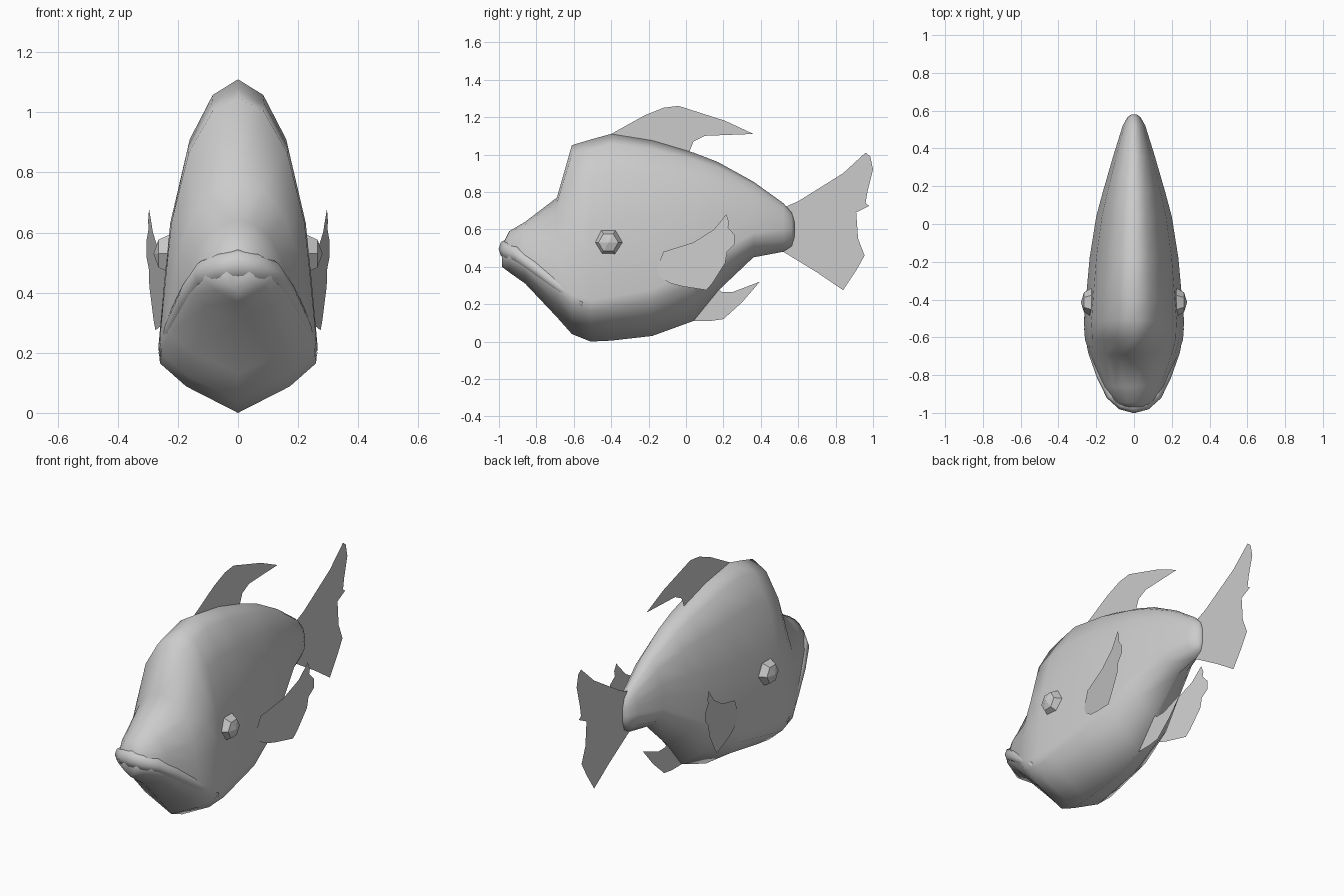
import bpy, bmesh, math
from mathutils import Matrix

if "Cube" in bpy.data.objects:
    bpy.data.objects.remove(bpy.data.objects["Cube"])


def make_object(name, bm, smooth=False):
    bmesh.ops.recalc_face_normals(bm, faces=bm.faces)
    me = bpy.data.meshes.new(name)
    bm.to_mesh(me)
    bm.free()
    for p in me.polygons:
        p.use_smooth = smooth
    ob = bpy.data.objects.new(name, me)
    bpy.context.collection.objects.link(ob)
    return ob


def loft(name, rings):
    """Skin closed rings of points and cap both ends."""
    bm = bmesh.new()
    loops = [[bm.verts.new(p) for p in ring] for ring in rings]
    n = len(loops[0])
    for a, b in zip(loops, loops[1:]):
        for i in range(n):
            j = (i + 1) % n
            bm.faces.new((a[i], a[j], b[j], b[i]))
    bm.faces.new(loops[0])
    bm.faces.new(loops[-1])
    return make_object(name, bm, True)


def fin(name, outline, x_at=lambda y: 0.0):
    """Paper-thin fin from a side-view outline."""
    bm = bmesh.new()
    bm.faces.new([bm.verts.new((x_at(y), y, z)) for y, z in outline])
    make_object(name, bm)


# Body: half section (width fraction, height fraction from widest level)
HALF = [(0, 1), (.33, .94), (.63, .77), (.85, .48), (.92, .27), (1, 0),
        (.98, -.25), (.65, -.6), (0, -1)]
# Stations: y, top, bottom, half width, level of greatest width
STATIONS = [
    (-.985, .51, .40, .04, .46), (-.945, .59, .37, .11, .46),
    (-.86, .64, .31, .165, .42), (-.69, .77, .13, .235, .31),
    (-.61, 1.05, .04, .26, .25), (-.51, 1.08, .0, .265, .22),
    (-.4, 1.11, .005, .255, .24), (-.18, 1.075, .03, .235, .28),
    (.04, 1.01, .11, .20, .38), (.17, .96, .27, .165, .47),
    (.36, .855, .45, .11, .58), (.52, .74, .48, .06, .6),
    (.565, .69, .51, .035, .6), (.58, .64, .56, .015, .6)]
rings = []
for y, top, bot, w, mid in STATIONS:
    right = [(w * a, y, mid + b * ((top - mid) if b > 0 else (mid - bot))) for a, b in HALF]
    rings.append(right + [(-x, yy, z) for x, yy, z in right[-2:0:-1]])
loft("body", rings)

# Lower lip: tapered band wrapping round the snout (x, y, z, radius)
side = [(.06, -.945, .485, .04), (.115, -.90, .465, .036), (.165, -.80, .39, .034),
        (.215, -.67, .29, .03), (.25, -.55, .20, .015)]
path = [(-x, y, z, r) for x, y, z, r in reversed(side)] + [(0, -.96, .495, .042)] + side
lip = []
for i, (x, y, z, r) in enumerate(path):
    p, q = path[max(i - 1, 0)], path[min(i + 1, len(path) - 1)]
    dx, dy = q[0] - p[0], q[1] - p[1]
    length = math.hypot(dx, dy)
    nx, ny = dy / length, -dx / length
    lip.append([(x + nx * r * math.cos(t), y + ny * r * math.cos(t), z + 1.25 * r * math.sin(t))
                for t in (k * math.tau / 8 for k in range(8))])
loft("lower_lip", lip)

# Eyes: six-sided faceted balls
for s, label in ((1, "right"), (-1, "left")):
    bm = bmesh.new()
    bmesh.ops.create_uvsphere(bm, u_segments=6, v_segments=4, radius=.075)
    turn = Matrix.Rotation(math.radians(90), 4, 'Y')
    bm.transform(Matrix.Translation((s * .225, -.415, .53)) @ Matrix.Diagonal((.75, 1, 1, 1)) @ turn)
    make_object("eye_" + label, bm)

# Fins
fin("dorsal_fin", [(-.4, 1.11), (-.22, 1.21), (-.12, 1.25), (-.04, 1.26), (.21, 1.18),
                   (.36, 1.11), (.1, 1.10), (.04, 1.07), (.02, 1.02), (.02, .98), (-.38, 1.06)])
fin("tail_fin", [(.53, .72), (.6, .75), (.84, .90), (.96, 1.01), (.985, .99), (1, .92),
                 (.97, .80), (.96, .74), (.98, .725), (.91, .69), (.92, .55), (.955, .46),
                 (.91, .38), (.84, .275), (.7, .37), (.52, .48)])
fin("anal_fin", [(.04, .11), (.13, .11), (.2, .12), (.3, .21), (.395, .32), (.25, .265),
                 (.19, .265), (.165, .29), (.12, .30)])
PECTORAL = [(-.12, .48), (.04, .53), (.15, .6), (.215, .68), (.23, .64), (.225, .61),
            (.26, .57), (.26, .52), (.22, .48), (.21, .42), (.14, .31), (.11, .275),
            (-.02, .295), (-.08, .31), (-.17, .36)]
for s, label in ((1, "right"), (-1, "left")):
    fin("pectoral_fin_" + label, PECTORAL, lambda y, s=s: s * (.253 + .2 * y))
